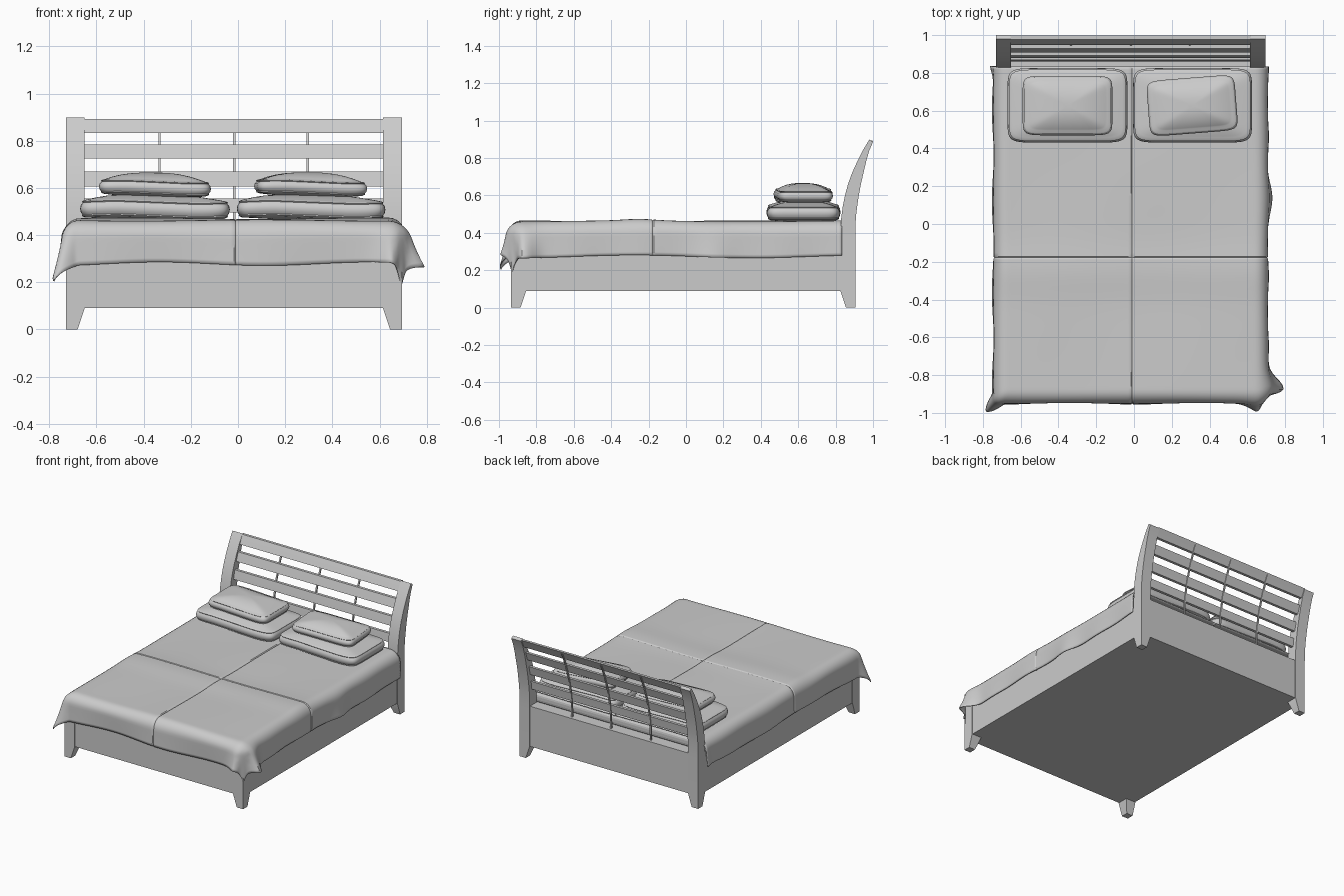
import bpy, bmesh, math

if "Cube" in bpy.data.objects:
    bpy.data.objects.remove(bpy.data.objects["Cube"])

def finish(bm, name, smooth=None):
    bmesh.ops.recalc_face_normals(bm, faces=bm.faces)
    me = bpy.data.meshes.new(name)
    bm.to_mesh(me)
    bm.free()
    ob = bpy.data.objects.new(name, me)
    bpy.context.collection.objects.link(ob)
    if smooth:
        bpy.ops.object.select_all(action='DESELECT')
        bpy.context.view_layer.objects.active = ob
        ob.select_set(True)
        bpy.ops.object.shade_smooth_by_angle(angle=math.radians(smooth))
    return ob

def skin(rings, name, smooth=None):
    """Loft closed rings of points and cap both ends."""
    bm = bmesh.new()
    vs = [[bm.verts.new(p) for p in r] for r in rings]
    n = len(vs[0])
    for a, b in zip(vs, vs[1:]):
        for i in range(n):
            bm.faces.new((a[i], a[(i + 1) % n], b[(i + 1) % n], b[i]))
    bm.faces.new(vs[0][::-1])
    bm.faces.new(vs[-1])
    return finish(bm, name, smooth)

def quad(x0, x1, y0, y1, z0, z1=None):
    z1 = z0 if z1 is None else z1
    return [(x0, y0, z0), (x1, y0, z0), (x1, y1, z1), (x0, y1, z1)]

def box(name, x0, x1, y0, y1, z0, z1):
    return skin([quad(x0, x1, y0, y1, z0), quad(x0, x1, y0, y1, z1)], name)

XL, XR = -0.73, 0.695          # outer faces of the frame
POST = [(0.38, .825, .905), (0.48, .83, .908), (0.54, .838, .915), (0.6, .85, .924),
        (0.66, .866, .935), (0.72, .888, .949), (0.78, .915, .963), (0.84, .945, .98),
        (0.895, .98, 1.0)]     # z, front y, back y of the curved headboard post

def mid(z):
    for (a, f0, b0), (b, f1, b1) in zip(POST, POST[1:]):
        if z <= b:
            t = (z - a) / (b - a)
            return (f0 + b0 + t * (f1 + b1 - f0 - b0)) / 2
    return (POST[-1][1] + POST[-1][2]) / 2

# Box base with a closed underside
box("base_box", XL + .004, XR - .004, -.931, .901, .09, .38)

# Tapered legs; the back pair continue as curved headboard posts
for side, outer, s in (("left", XL, 1), ("right", XR, -1)):
    foot = sorted((outer, outer + s * .05))
    full = sorted((outer, outer + s * .08))
    skin([quad(*foot, -.935, -.885, 0), quad(*full, -.935, -.855, .09),
          quad(*full, -.935, -.855, .385)], f"front_leg_{side}")
    rings = [quad(*foot, .855, .905, 0), quad(*full, .825, .905, .09)]
    rings += [quad(*full, f, b, z) for z, f, b in POST[:-1]]
    rings.append(quad(*full, .98, 1.0, .898, .886))
    skin(rings, f"headboard_post_{side}", 25)

# Headboard slats following the curve
for i, (z0, z1) in enumerate(((.495, .555), (.607, .67), (.724, .785), (.832, .893))):
    zs = [z0, (z0 + z1) / 2, z1]
    skin([quad(XL + .075, XR - .075, mid(z) - .011, mid(z) + .009, z) for z in zs],
         f"headboard_slat_{i + 1}", 25)

# Thin upright bars behind the slats
for i, x in enumerate((-.333, -.016, .295)):
    zs = [.38 + k * .05 for k in range(11)]
    skin([quad(x - .005, x + .005, mid(z) + .004, mid(z) + .015, z) for z in zs],
         f"headboard_bar_{i + 1}", 25)

# Mattress under the blanket
m = box("mattress", -.70, .665, -.92, .825, .37, .45)
bv = m.modifiers.new("round", 'BEVEL')
bv.width, bv.segments = .03, 4

# Blanket: flat cloth folded over a rectangle, so its square corners hang lower
QX0, QX1, QY0, TOP, R = -.672, .64, -.88, .463, .07
SX, SY = -.01, -.178           # seam positions

def bump(v, c, w):
    return math.exp(-((v - c) / w) ** 2)

def drape(X, Y):
    qx, qy = min(max(X, QX0), QX1), max(Y, QY0)
    dx, dy = X - qx, Y - qy
    r = math.hypot(dx, dy)
    ux, uy = (dx / r, dy / r) if r > 1e-6 else (0, 0)
    a = min(r / R, math.pi / 2)
    h, drop = R * math.sin(a), R * (1 - math.cos(a)) + max(0, r - R * math.pi / 2)
    k = min(r / .23, 1.35) ** 1.6
    diag = abs(ux * uy) * 2
    if ux > .3:                # right side folds
        h += k * (.085 * bump(Y, -.87, .075) * (1 - .75 * diag) + .02 * bump(Y, .15, .1)
                  + .004 * math.sin(17 * Y))
    elif ux < -.3:             # left side ripples
        h += k * (.006 + .005 * math.sin(13 * Y) + .02 * bump(Y, .84, .05))
    if uy < -.3:               # front folds
        h += k * (.006 * math.sin(9 * X + 1.5) + .045 * bump(X, .67, .07) * (1 - .6 * diag))
    if ux < 0 and uy < 0:      # left corner tip sticks out
        h += .055 * k * diag ** 3
        drop *= 1 - .1 * diag ** 3
    drop *= 1 + .04 * math.sin(7 * X + 5 * Y)
    groove = .005 if min(abs(X - SX), abs(Y - SY)) < .001 else 0
    h -= groove * math.sin(a)
    z = TOP - drop - groove * math.cos(a)
    z += (.003 * math.sin(6 * X + 1) * math.sin(5 * Y) + .008 * bump(Y, -.25, .12)) * math.cos(a)
    return qx + ux * h, qy + uy * h, z

def stops(a, b, n, seam):
    v = [a + (b - a) * i / n for i in range(n + 1)]
    return sorted([t for t in v if abs(t - seam) > .009] + [seam - .006, seam, seam + .006])

xs = stops(QX0 - .225, QX1 + .23, 100, SX)
ys = stops(QY0 - .225, .835, 110, SY)
bm = bmesh.new()
g = [[bm.verts.new(drape(x, y)) for x in xs] for y in ys]
for r0, r1 in zip(g, g[1:]):
    for i in range(len(xs) - 1):
        bm.faces.new((r0[i], r0[i + 1], r1[i + 1], r1[i]))
blanket = finish(bm, "blanket", 40)
if sum(p.normal.z for p in blanket.data.polygons) < 0:
    blanket.data.flip_normals()
so = blanket.modifiers.new("thickness", 'SOLIDIFY')
so.thickness, so.offset = .006, -1

# Pillows: rounded-rectangle rings with two piped seams and a domed top
def pillow(name, cx, cy, w, d, z0, wall, crown, turn=0):
    def ring(inset, z, shrink=1, n=64):
        pts = []
        c, s = math.cos(turn), math.sin(turn)
        for i in range(n):
            t = 2 * math.pi * (i + .5) / n
            p, q = math.cos(t), math.sin(t)
            e = .24            # squareness of the outline
            x = math.copysign(abs(p) ** e, p) * (w / 2 - inset) * shrink
            y = math.copysign(abs(q) ** e, q) * (d / 2 - inset) * shrink
            sag = .006 * math.sin(9 * x + 3) * shrink
            pts.append((cx + x * c - y * s, cy + x * s + y * c, z + sag))
        return pts
    spans = (.1, .3, .5, .7, .85, .95)
    rings = [ring(.022, z0 - .01 * (1 - s ** 3), s) for s in spans]
    for inset, f in ((.022, 0), (.012, .06), (.008, .1), (.01, .16), (.003, .3), (0, .5),
                     (.003, .7), (.011, .84), (.008, .9), (.014, .96), (.026, 1)):
        rings.append(ring(inset, z0 + f * wall))
    rings += [ring(.026, z0 + wall + crown * (1 - s ** 2.5), s) for s in spans[::-1]]
    return skin(rings, name, 50)

pillow("lower_pillow_left", -.352, .628, .635, .395, .473, .075, .026)
pillow("lower_pillow_right", .31, .628, .63, .395, .473, .075, .026)
pillow("upper_pillow_left", -.352, .627, .475, .315, .57, .062, .033)
pillow("upper_pillow_right", .308, .627, .468, .295, .572, .06, .034, math.radians(4.5))
